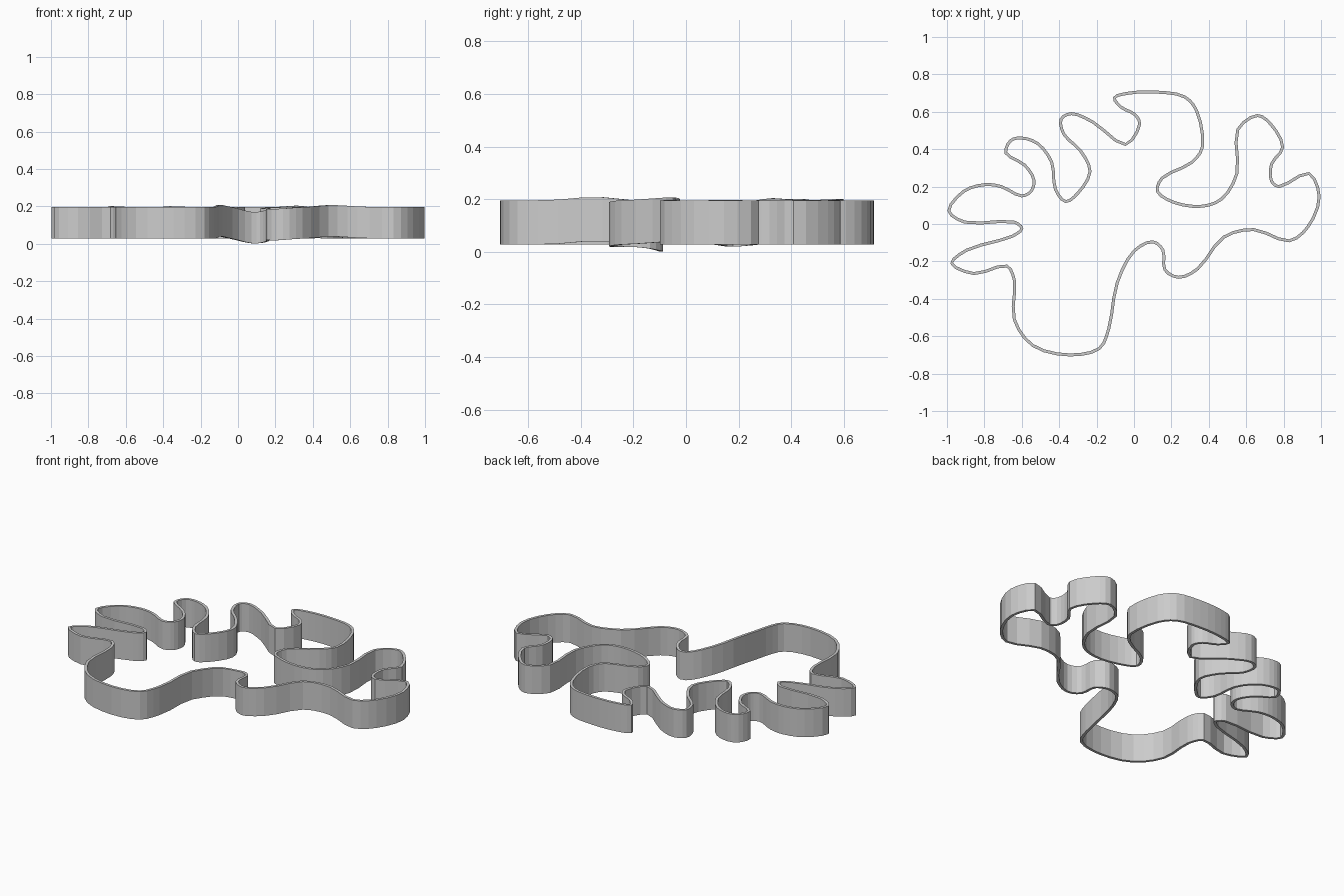
import bpy, bmesh, math
from mathutils import Vector

THICK, BASE, HEIGHT, STEPS = 0.016, 0.028, 0.168, 3

# Outline control points, clockwise from the far left
OUTLINE = [
    (-.99, .07), (-.91, .175), (-.80, .21), (-.71, .20), (-.60, .15), (-.55, .175),
    (-.535, .235), (-.585, .315), (-.685, .38), (-.66, .445), (-.605, .46),
    (-.515, .43), (-.44, .33), (-.42, .185), (-.365, .12), (-.30, .165),
    (-.235, .28), (-.285, .39), (-.375, .48), (-.39, .56), (-.335, .59),
    (-.22, .545), (-.045, .425), (.03, .535), (.005, .585), (-.07, .625),
    (-.105, .675), (-.025, .70), (.125, .705), (.27, .68), (.335, .605),
    (.365, .41), (.31, .33), (.15, .245), (.125, .175), (.215, .115),
    (.365, .095), (.47, .135), (.55, .27), (.555, .505), (.66, .58),
    (.73, .535), (.795, .41), (.735, .32), (.735, .23), (.775, .20),
    (.935, .27), (.99, .145), (.93, -.015), (.83, -.09), (.64, -.03),
    (.48, -.07), (.34, -.24), (.24, -.285), (.165, -.245), (.155, -.14),
    (.10, -.095), (0, -.145), (-.09, -.315), (-.135, -.56), (-.185, -.665),
    (-.345, -.70), (-.54, -.65), (-.64, -.51), (-.64, -.30), (-.68, -.225),
    (-.855, -.265), (-.975, -.21), (-.895, -.14), (-.65, -.065), (-.60, -.025),
    (-.64, .01), (-.905, .01)]

# Gentle rises and dips of the ribbon: x, y, height change, radius
WAVES = [(.09, -.10, -.026, .10), (.20, -.28, -.009, .09), (-.09, -.35, .013, .11),
         (.50, -.06, .011, .14), (.13, .18, -.008, .07), (.31, .33, .008, .08),
         (-.66, .40, .006, .08), (-.36, .58, .005, .08)]


def spline(p, t):
    """Centripetal Catmull-Rom between p[1] and p[2]."""
    k = [0]
    for a, b in zip(p, p[1:]):
        k.append(k[-1] + math.sqrt((b - a).length))
    u = k[1] + (k[2] - k[1]) * t
    mix = lambda a, b, s, e: a * ((e - u) / (e - s)) + b * ((u - s) / (e - s))
    a = [mix(p[i], p[i + 1], k[i], k[i + 1]) for i in range(3)]
    b = [mix(a[i], a[i + 1], k[i], k[i + 2]) for i in range(2)]
    return mix(b[0], b[1], k[1], k[2])


pts = [Vector(p) for p in OUTLINE]
n = len(pts)
path = [spline([pts[(i + j) % n] for j in (-1, 0, 1, 2)], s / STEPS)
        for i in range(n) for s in range(STEPS)]

# Rectangular section swept round the closed outline
bm = bmesh.new()
rings = []
for i, p in enumerate(path):
    d = (path[(i + 1) % len(path)] - path[i - 1]).normalized()
    side = Vector((-d.y, d.x)) * THICK / 2
    z = BASE + sum(h * math.exp(-((p.x - x) ** 2 + (p.y - y) ** 2) / r ** 2)
                   for x, y, h, r in WAVES)
    rings.append([bm.verts.new((*(p + side * s), z + h))
                  for s, h in ((1, 0), (1, HEIGHT), (-1, HEIGHT), (-1, 0))])
for i, a in enumerate(rings):
    b = rings[(i + 1) % len(rings)]
    for j in range(4):
        k = (j + 1) % 4
        bm.faces.new((a[j], a[k], b[k], b[j]))
bmesh.ops.recalc_face_normals(bm, faces=bm.faces)

mesh = bpy.data.meshes.new("ribbon_wall")
bm.to_mesh(mesh)
bm.free()
wall = bpy.data.objects.new("ribbon_wall", mesh)
bpy.context.collection.objects.link(wall)
